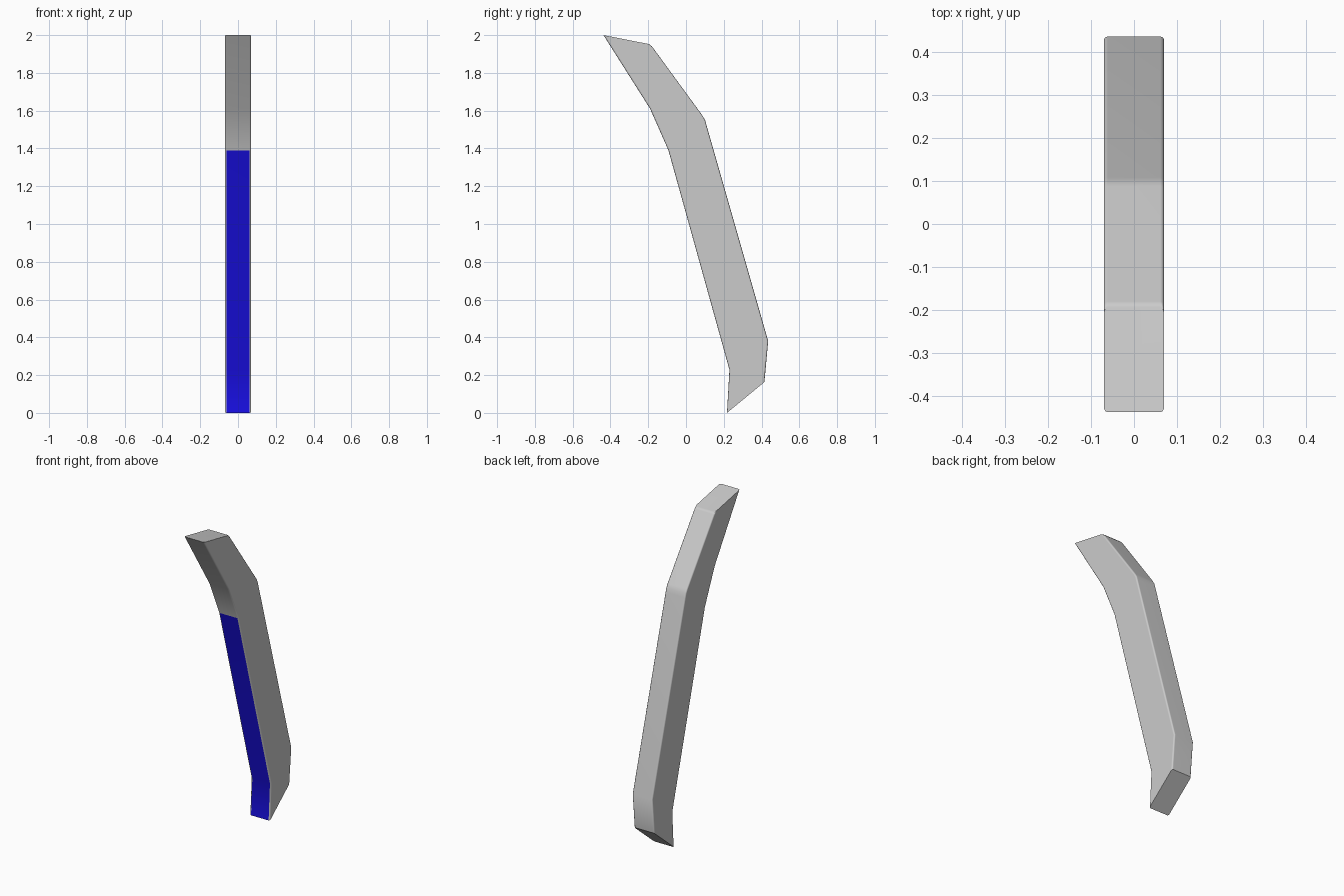
import bpy, bmesh, math

if "Cube" in bpy.data.objects:
    bpy.data.objects.remove(bpy.data.objects["Cube"])

HALF_W = 0.07

# Side profile (y, z): front edge from top to bottom, then back edge bottom to top
front = [(-0.437, 2.0), (-0.19, 1.61), (-0.093, 1.39), (0.23, 0.228), (0.217, 0.0)]
back = [(0.415, 0.163), (0.435, 0.38), (0.108, 1.525), (0.101, 1.55),
        (0.088, 1.573), (-0.18, 1.94), (-0.193, 1.952)]
profile = front + back
n = len(profile)

bm = bmesh.new()
left = [bm.verts.new((-HALF_W, y, z)) for y, z in profile]
right = [bm.verts.new((HALF_W, y, z)) for y, z in profile]
bm.faces.new(left)
bm.faces.new(right[::-1])

# Skin around the profile; the lower front faces carry the blue panel
for i in range(n):
    j = (i + 1) % n
    f = bm.faces.new((left[i], right[i], right[j], left[j]))
    f.material_index = 1 if i in (2, 3) else 0
bmesh.ops.recalc_face_normals(bm, faces=bm.faces)

# Round the long edges, leaving the two end caps sharp
caps = (len(front) - 1, n - 1)
long_edges = [bm.edges.get((side[i], side[(i + 1) % n]))
              for side in (left, right) for i in range(n) if i not in caps]
bmesh.ops.bevel(bm, geom=long_edges, offset=0.009, offset_type='OFFSET',
                segments=3, profile=0.5, affect='EDGES', material=0)

mesh = bpy.data.meshes.new("bent_strut")
bm.to_mesh(mesh)
bm.free()
strut = bpy.data.objects.new("bent_strut", mesh)
bpy.context.collection.objects.link(strut)

# Grey body and blue front panel
body = bpy.data.materials.new("body_grey")
body.diffuse_color = (0.8, 0.8, 0.8, 1)
body.use_nodes = True
body.node_tree.nodes["Principled BSDF"].inputs["Base Color"].default_value = body.diffuse_color
blue = bpy.data.materials.new("panel_blue")
blue.diffuse_color = (0.01, 0.005, 0.8, 1)
blue.use_nodes = True
blue.node_tree.nodes["Principled BSDF"].inputs["Base Color"].default_value = blue.diffuse_color
mesh.materials.append(body)
mesh.materials.append(blue)

# Smooth shading with flat large faces
bpy.context.view_layer.objects.active = strut
strut.select_set(True)
bpy.ops.object.shade_smooth_by_angle(angle=math.radians(40))
weighted = strut.modifiers.new("weighted_normals", 'WEIGHTED_NORMAL')
weighted.keep_sharp = True
